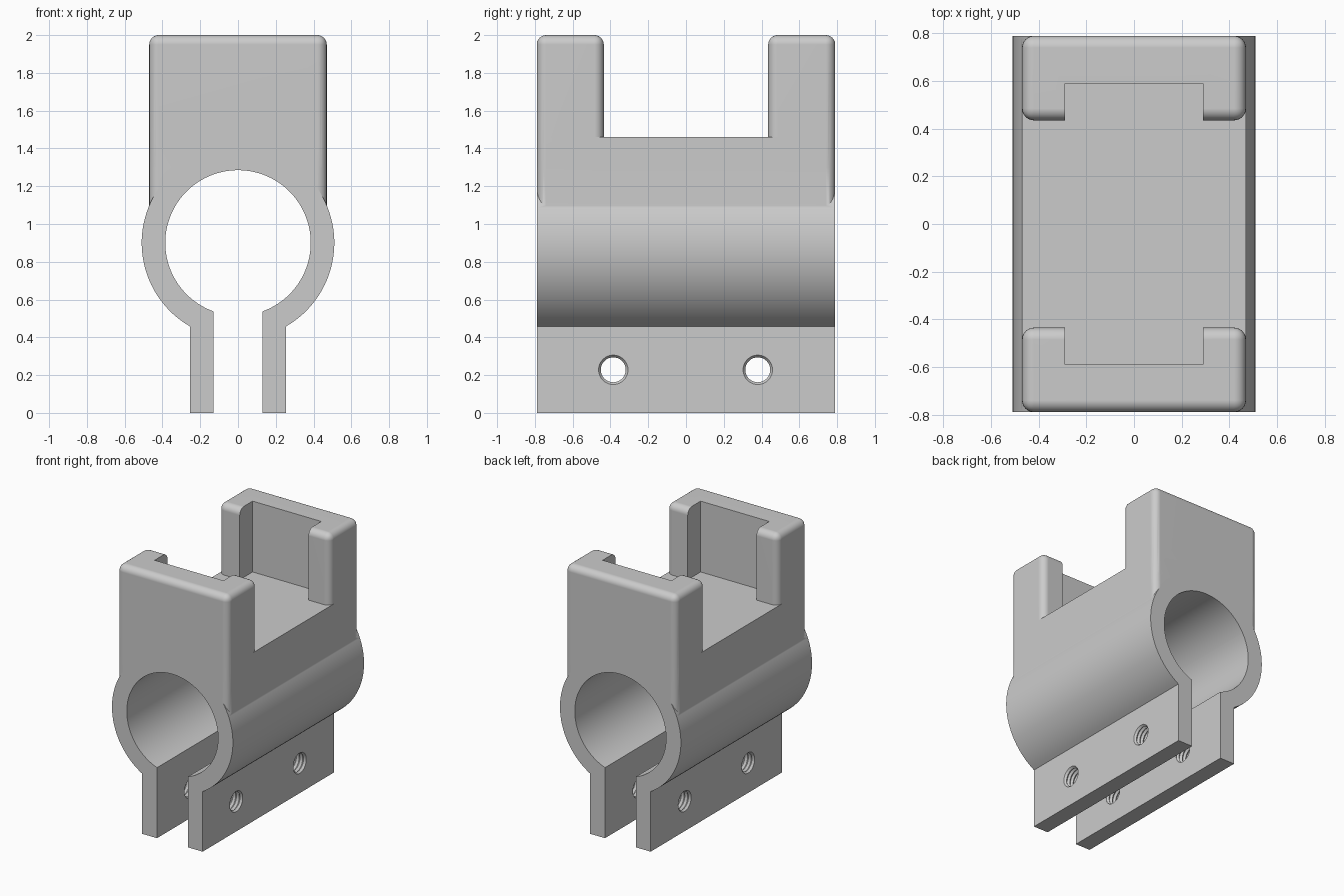
import bpy, bmesh, math
from mathutils import Vector

if "Cube" in bpy.data.objects:
    bpy.data.objects.remove(bpy.data.objects["Cube"], do_unlink=True)

LENGTH = 0.79      # half length of the clamp along y
AXIS_Z = 0.9       # height of the bore axis
FILLET = 0.05

grey = bpy.data.materials.new("plain grey")
grey.use_nodes = True
GREY = (0.6, 0.6, 0.6, 1)
grey.diffuse_color = GREY
grey.node_tree.nodes["Principled BSDF"].inputs["Base Color"].default_value = GREY


def finish(name, bm):
    bmesh.ops.recalc_face_normals(bm, faces=bm.faces[:])
    mesh = bpy.data.meshes.new(name)
    bm.to_mesh(mesh)
    bm.free()
    mesh.materials.append(grey)
    obj = bpy.data.objects.new(name, mesh)
    bpy.context.collection.objects.link(obj)
    return obj


def box(name, lo, hi, round_top=None):
    """Box; round_top None = sharp, False = round uprights, True = also the top rim."""
    lo, hi = Vector(lo), Vector(hi)
    bm = bmesh.new()
    bmesh.ops.create_cube(bm, size=1)
    for v in bm.verts:
        v.co = (lo + hi) / 2 + v.co * (hi - lo)
    if round_top is not None:
        def rounded(e):
            a, b = (v.co.z for v in e.verts)
            return abs(a - b) > 0.01 or (round_top and min(a, b) > hi.z - 0.01)
        bmesh.ops.bevel(bm, geom=[e for e in bm.edges if rounded(e)], offset=FILLET,
                        segments=6, profile=0.5, affect='EDGES')
    return finish(name, bm)


def keyhole(name, radius, half_width, bottom, half_length, steps=96):
    """Round bar with a straight leg running down to the given height."""
    gap = math.asin(half_width / radius)
    start, sweep = -math.pi / 2 + gap, 2 * (math.pi - gap)
    outline = [(radius * math.cos(start + sweep * i / steps),
                AXIS_Z + radius * math.sin(start + sweep * i / steps))
               for i in range(steps + 1)]
    outline += [(-half_width, bottom), (half_width, bottom)]
    bm = bmesh.new()
    face = bm.faces.new([bm.verts.new((x, -half_length, z)) for x, z in outline])
    moved = bmesh.ops.extrude_face_region(bm, geom=[face])["geom"]
    bmesh.ops.translate(bm, vec=(0, 2 * half_length, 0),
                        verts=[g for g in moved if isinstance(g, bmesh.types.BMVert)])
    return finish(name, bm)


def thread(name, y, z, minor=0.066, major=0.078, pitch=0.03, sides=32):
    """Ridged rod along x that cuts a threaded hole."""
    bm = bmesh.new()
    rings = []
    for i in range(-20, 21):
        r = major if i % 2 else minor
        rings.append([bm.verts.new((i * pitch / 2,
                                    y + r * math.cos(math.tau * k / sides),
                                    z + r * math.sin(math.tau * k / sides)))
                      for k in range(sides)])
    for a, b in zip(rings, rings[1:]):
        for k in range(sides):
            n = (k + 1) % sides
            bm.faces.new((a[k], a[n], b[n], b[k]))
    bm.faces.new(rings[0])
    bm.faces.new(rings[-1])
    return finish(name, bm)


def combine(target, tool, operation):
    tool.hide_render = True
    mod = target.modifiers.new("join", 'BOOLEAN')
    mod.operation, mod.solver, mod.object = operation, 'EXACT', tool
    bpy.context.view_layer.update()
    evaluated = target.evaluated_get(bpy.context.evaluated_depsgraph_get())
    mesh = bpy.data.meshes.new_from_object(evaluated)
    target.modifiers.clear()
    target.data = mesh
    bpy.data.objects.remove(tool, do_unlink=True)


# Clamp barrel with its leg, then the saddle block and the two end posts
clamp = keyhole("clamp_bracket", 0.51, 0.255, 0, LENGTH)
combine(clamp, box("saddle_block", (-0.47, -LENGTH, 0.95), (0.47, LENGTH, 1.46), False), 'UNION')
for lo, hi in ((-LENGTH, -0.435), (0.435, LENGTH)):
    combine(clamp, box("end_post", (-0.47, lo, 1.3), (0.47, hi, 2), True), 'UNION')

# Pocket between the posts
combine(clamp, box("pocket", (-0.29, -0.59, 1.46), (0.29, 0.59, 2.2)), 'DIFFERENCE')

# Bore and the slot that splits the leg into two flanges
combine(clamp, keyhole("bore_and_slot", 0.385, 0.13, -0.2, 1), 'DIFFERENCE')

# Threaded screw holes through both flanges
for y in (-0.385, 0.38):
    combine(clamp, thread("screw_hole", y, 0.228), 'DIFFERENCE')

# Smooth round surfaces, crisp edges
clamp.data.name = "clamp_bracket"
bpy.ops.object.select_all(action='DESELECT')
clamp.select_set(True)
bpy.context.view_layer.objects.active = clamp
bpy.ops.object.shade_smooth_by_angle(angle=math.radians(30))
weighted = clamp.modifiers.new("even shading", 'WEIGHTED_NORMAL')
weighted.keep_sharp = True
